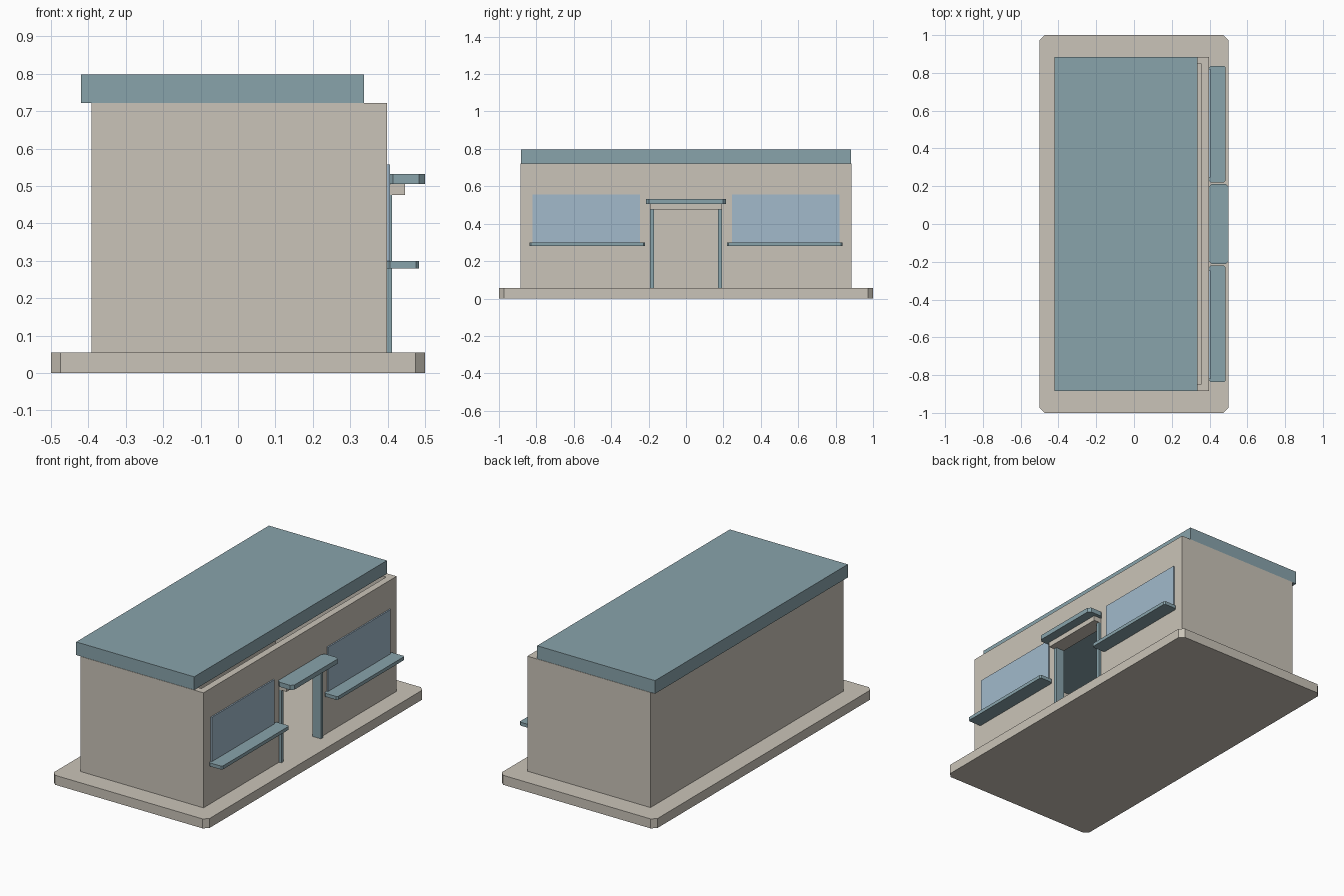
import bpy
import bmesh

cube = bpy.data.objects.get("Cube")
if cube:
    bpy.data.objects.remove(cube, do_unlink=True)


def material(name, color):
    mat = bpy.data.materials.new(name)
    mat.use_nodes = True
    mat.diffuse_color = (*color, 1)
    mat.node_tree.nodes["Principled BSDF"].inputs["Base Color"].default_value = (*color, 1)
    return mat


beige = material("warm beige", (0.59, 0.55, 0.48))
teal = material("muted teal", (0.25, 0.37, 0.41))
glass = material("pale blue glass", (0.36, 0.49, 0.60))


def box(name, xs, ys, zs, mat, chamfer=0):
    """Box from ranges; chamfer cuts its vertical edges."""
    bm = bmesh.new()
    bmesh.ops.create_cube(bm, size=1)
    for v in bm.verts:
        v.co = [lo + (c + 0.5) * (hi - lo) for c, (lo, hi) in zip(v.co, (xs, ys, zs))]
    if chamfer:
        upright = [e for e in bm.edges
                   if abs(e.verts[0].co.z - e.verts[1].co.z) > (zs[1] - zs[0]) / 2]
        bmesh.ops.bevel(bm, geom=upright, offset=chamfer, segments=1, affect='EDGES')
    mesh = bpy.data.meshes.new(name)
    bm.to_mesh(mesh)
    bm.free()
    mesh.materials.append(mat)
    obj = bpy.data.objects.new(name, mesh)
    bpy.context.collection.objects.link(obj)
    return obj


def cut(target, cutter):
    cutter.hide_render = True
    cutter.hide_viewport = True
    cutter.display_type = 'WIRE'
    mod = target.modifiers.new(cutter.name, 'BOOLEAN')
    mod.operation = 'DIFFERENCE'
    mod.solver = 'EXACT'
    mod.object = cutter


FLOOR, WALL_TOP, FACE = 0.055, 0.722, 0.398

# Foundation slab
box("foundation", (-0.5, 0.5), (-1, 1), (0, FLOOR), beige, 0.026)

# Hollow walls, open at the top, with a doorway
walls = box("walls", (-0.392, FACE), (-0.885, 0.885), (FLOOR, WALL_TOP), beige)
cut(walls, box("room_cutter", (-0.352, 0.358), (-0.847, 0.847), (-0.1, 0.9), beige))
cut(walls, box("door_cutter", (0.3, 0.5), (-0.19, 0.19), (-0.1, 0.49), beige))

# Flat roof, set back from the shop side
box("roof", (-0.42, 0.337), (-0.883, 0.883), (WALL_TOP, 0.798), teal)

# Doorway lintel and canopy
box("door_lintel", (0.358, 0.446), (-0.192, 0.192), (0.476, 0.505), beige)
box("door_canopy", (FACE, 0.5), (-0.213, 0.213), (0.505, 0.532), teal, 0.016)

# Door jambs, windows and sills on both sides of the door
for side, s in (("left", 1), ("right", -1)):
    def span(a, b):
        return tuple(sorted((s * a, s * b)))

    box(f"door_jamb_{side}", (0.358, 0.412), span(0.172, 0.192), (FLOOR, 0.476), teal)
    box(f"window_{side}", (FACE, 0.406), span(0.245, 0.82), (0.30, 0.557), glass)
    box(f"window_sill_{side}", (FACE, 0.484), span(0.22, 0.837), (0.28, 0.30), teal, 0.008)
